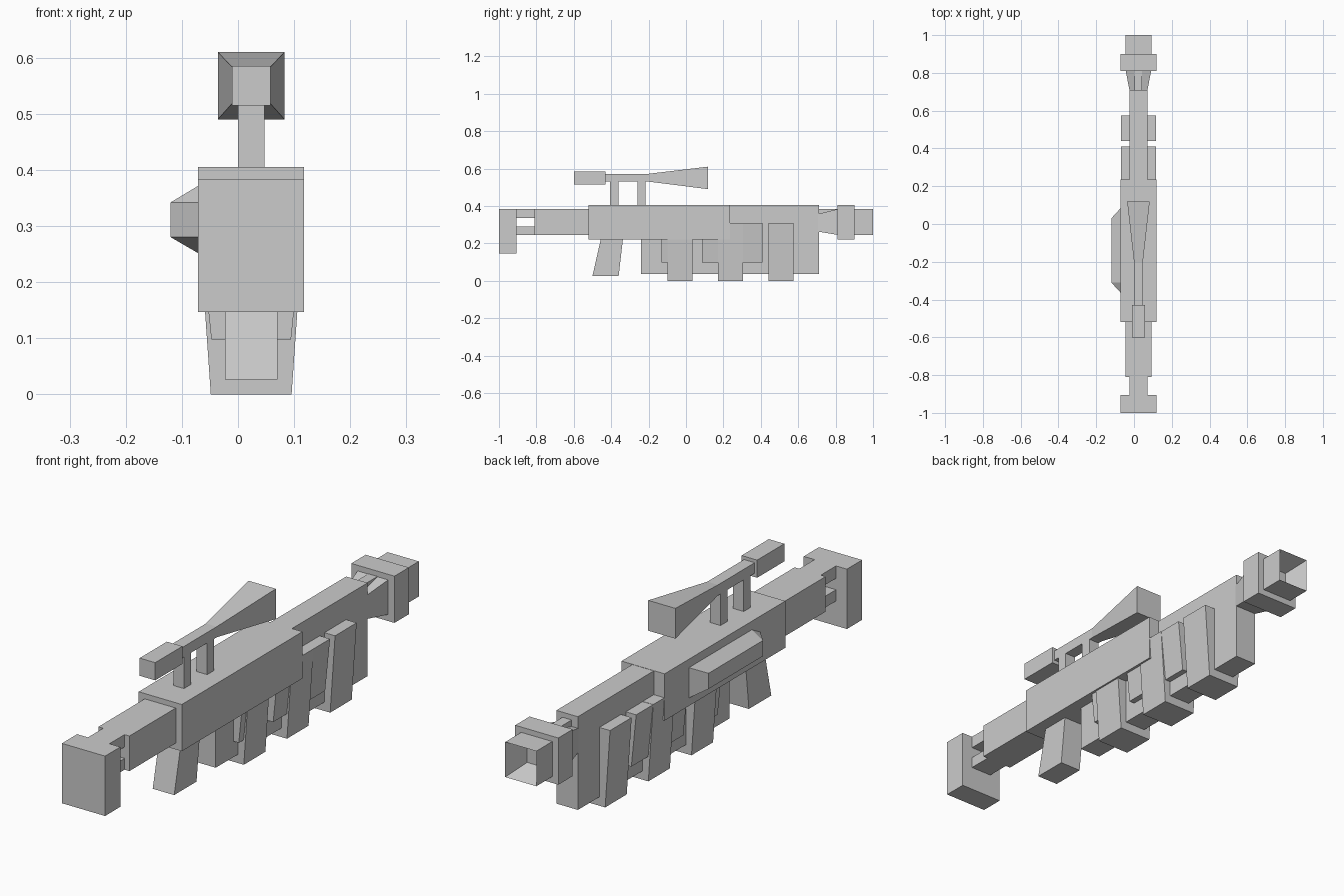
import bpy, bmesh

if "Cube" in bpy.data.objects:
    bpy.data.objects.remove(bpy.data.objects["Cube"])

CX = 0.0235  # centre line of the rifle


def make(name, verts, faces):
    me = bpy.data.meshes.new(name)
    me.from_pydata(verts, [], faces)
    bm = bmesh.new()
    bm.from_mesh(me)
    bmesh.ops.recalc_face_normals(bm, faces=bm.faces)
    bm.to_mesh(me)
    bm.free()
    ob = bpy.data.objects.new(name, me)
    bpy.context.collection.objects.link(ob)
    return ob


QUADS = [(0, 1, 2, 3), (7, 6, 5, 4), (0, 4, 5, 1), (1, 5, 6, 2), (2, 6, 7, 3), (3, 7, 4, 0)]


def box(name, half, y0, y1, z0, z1):
    return along_y(name, (y0, half, z0, z1), (y1, half, z0, z1))


def along_y(name, a, b):
    """Block between two cross-sections, each (y, half width, z low, z high)."""
    v = []
    for y, h, z0, z1 in (a, b):
        v += [(CX - h, y, z0), (CX + h, y, z0), (CX + h, y, z1), (CX - h, y, z1)]
    return make(name, v, QUADS)


def along_z(name, a, b):
    """Block between two levels, each (z, half width, y low, y high)."""
    v = []
    for z, h, y0, y1 in (a, b):
        v += [(CX - h, y0, z), (CX + h, y0, z), (CX + h, y1, z), (CX - h, y1, z)]
    return make(name, v, QUADS)


# Shoulder stock
box("butt_plate", 0.0945, -1.0, -0.905, 0.147, 0.384)
box("stock_upper_bar", 0.047, -0.92, -0.80, 0.335, 0.384)
box("stock_lower_bar", 0.047, -0.92, -0.80, 0.245, 0.29)
box("stock_block", 0.068, -0.81, -0.515, 0.245, 0.384)

# Receiver and the narrow forward body with its lower fin
box("receiver", 0.0945, -0.52, 0.235, 0.22, 0.405)
box("forward_body", 0.047, 0.22, 0.71, 0.035, 0.404)
box("lower_fin", 0.047, -0.24, 0.225, 0.035, 0.23)
along_z("grip", (0.026, 0.047, -0.50, -0.36), (0.225, 0.047, -0.455, -0.337))

# Tapered magazines and the shorter housings around them
for i, y in enumerate((-0.10, 0.17, 0.44)):
    along_z(f"magazine_{i + 1}", (0.0, 0.072, y, y + 0.135), (0.31, 0.0935, y, y + 0.135))
for i, (y0, y1) in enumerate(((-0.13, 0.028), (0.085, 0.41))):
    along_z(f"magazine_housing_{i + 1}", (0.098, 0.071, y0, y1), (0.309, 0.0925, y0, y1))

# Barrel
along_y("barrel_flare", (0.705, 0.047, 0.263, 0.357), (0.815, 0.068, 0.245, 0.384))
box("barrel_ridge", 0.02, 0.70, 0.82, 0.30, 0.384)
box("muzzle_collar", 0.0945, 0.81, 0.90, 0.22, 0.405)
muzzle = box("muzzle", 0.068, 0.895, 1.0, 0.245, 0.384)
# Square bore pushed into the muzzle face
bm = bmesh.new()
bm.from_mesh(muzzle.data)
front = max(bm.faces, key=lambda f: f.calc_center_median().y)
bmesh.ops.inset_individual(bm, faces=[front], thickness=0.046)
for v in front.verts:
    v.co.y = 0.91
bm.to_mesh(muzzle.data)
bm.free()

# Scope
box("scope_eyepiece", 0.034, -0.60, -0.43, 0.515, 0.585)
box("scope_tube", 0.0235, -0.435, -0.20, 0.53, 0.572)
along_y("scope_flare", (-0.20, 0.0235, 0.53, 0.572), (0.118, 0.0595, 0.49, 0.61))
for i, y in enumerate((-0.405, -0.26)):
    box(f"scope_post_{i + 1}", 0.0235, y, y + 0.044, 0.40, 0.535)

# Chamfered side bulge on the left
pts = [(-0.12, y, z) for y in (-0.31, 0.03) for z in (0.28, 0.342)]
pts += [(-0.065, y, z) for y, z in ((-0.37, 0.28), (-0.37, 0.342), (-0.31, 0.375),
                                    (0.09, 0.375), (0.09, 0.248), (-0.31, 0.248))]
bulge = make("side_bulge", pts, [])
bm = bmesh.new()
bm.from_mesh(bulge.data)
bmesh.ops.convex_hull(bm, input=bm.verts)
bmesh.ops.dissolve_limit(bm, angle_limit=0.02, verts=bm.verts, edges=bm.edges)
bm.to_mesh(bulge.data)
bm.free()
